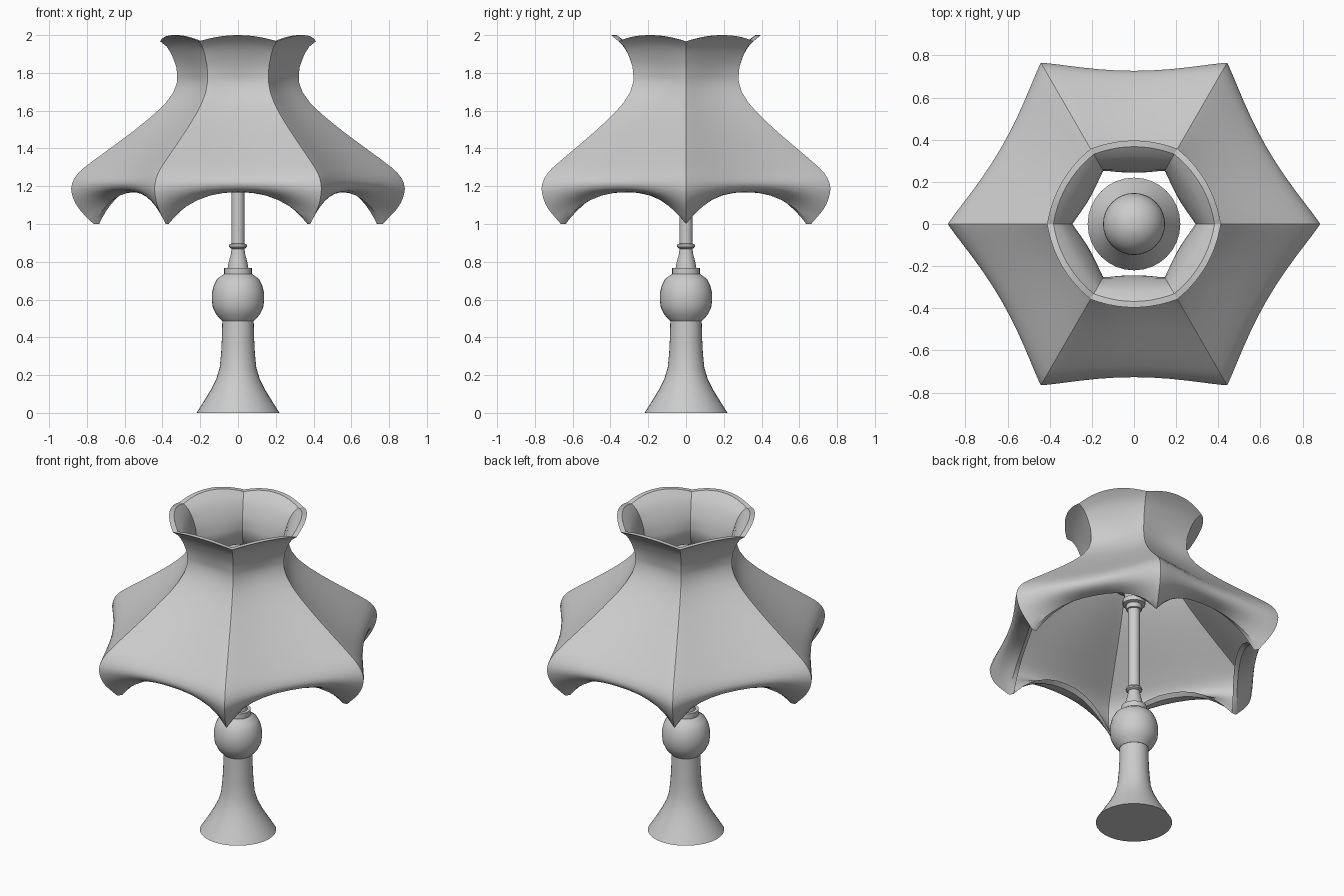
import bpy
import bmesh
from math import sin, cos, pi, radians

cube = bpy.data.objects.get("Cube")
if cube:
    bpy.data.objects.remove(cube, do_unlink=True)


def finish(bm, name, angle):
    """Turn a bmesh into a smooth-shaded object with sharp creases."""
    bmesh.ops.remove_doubles(bm, verts=bm.verts, dist=0.0005)
    bmesh.ops.recalc_face_normals(bm, faces=bm.faces)
    mesh = bpy.data.meshes.new(name)
    bm.to_mesh(mesh)
    bm.free()
    obj = bpy.data.objects.new(name, mesh)
    bpy.context.collection.objects.link(obj)
    bpy.ops.object.select_all(action='DESELECT')
    obj.select_set(True)
    bpy.context.view_layer.objects.active = obj
    bpy.ops.object.shade_smooth_by_angle(angle=radians(angle))


def lathe(name, profile, sides=32):
    """Revolve (radius, z) points about z and cap both ends."""
    bm = bmesh.new()
    rings = [[bm.verts.new((r * cos(2 * pi * i / sides), r * sin(2 * pi * i / sides), z))
              for i in range(sides)] for r, z in profile]
    for low, high in zip(rings, rings[1:]):
        for i in range(sides):
            j = (i + 1) % sides
            bm.faces.new((low[i], low[j], high[j], high[i]))
    bm.faces.new(rings[0][::-1])
    bm.faces.new(rings[-1])
    finish(bm, name, 35)


# Stand
lathe("base_column", [(.22, 0), (.185, .055), (.145, .12), (.115, .18), (.097, .24),
                      (.089, .32), (.085, .4), (.083, .49)])
lathe("ball", [(.085, .487), (.115, .52), (.134, .56), (.139, .6), (.138, .635),
               (.128, .675), (.11, .71), (.075, .735)])
lathe("collar", [(.073, .73), (.073, .768)])
lathe("neck", [(.055, .765), (.05, .795), (.038, .84), (.033, .875)])
lathe("ring", [(.034, .868), (.046, .876), (.048, .884), (.044, .893), (.034, .896)])
lathe("rod", [(.034, .89), (.034, 1.43)])

# Socket and bulb
lathe("socket", [(.045, 1.41), (.045, 1.44), (.065, 1.445), (.065, 1.475),
                 (.055, 1.48), (.055, 1.52)])
bulb = [(.05, 1.5), (.06, 1.525), (.09, 1.55)]
bulb += [(.147 * cos(radians(a)), 1.65 + .147 * sin(radians(a))) for a in range(-36, 90, 9)]
lathe("bulb", bulb)

# Shade: corner radius and sideways bulge of each panel, by height
CORNER = [(1.0, .765), (1.03, .795), (1.07, .835), (1.12, .868), (1.18, .885),
          (1.23, .875), (1.28, .838), (1.34, .76), (1.42, .65), (1.5, .543),
          (1.58, .445), (1.64, .383), (1.7, .34), (1.76, .32), (1.83, .326),
          (1.9, .352), (1.94, .378), (1.967, .412)]
BULGE = [(1.0, .95), (1.3, .95), (1.76, .96), (1.9, 1.04), (1.967, 1.11)]
BOTTOM, TOP = CORNER[0][0], CORNER[-1][0]
ROWS, COLS = 36, 16


def sample(table, z):
    for (z0, r0), (z1, r1) in zip(table, table[1:]):
        if z <= z1:
            return r0 + (r1 - r0) * (z - z0) / (z1 - z0)
    return table[-1][1]


def panel_point(turn, t, h, wall):
    """Point on a panel: t runs corner to corner, wall is the inward offset."""
    r = sample(CORNER, h) - wall
    bulge = sample(BULGE, h)
    crown = (1 - t * t) ** (1.4 if bulge < 1 else 1)
    depth = r * cos(pi / 6) * (1 + (bulge - 1) * crown)
    across = r * t / 2
    # The lower rows curl under towards the middle of the panel
    curl = (1 - abs(t) ** 2.4) * max(0, (1.3 - h) / .3) ** 1.8
    scallop = .033 * (1 - t * t) * max(0, (h - 1.76) / (TOP - 1.76))
    z = h + (.168 + wall * .7) * curl + scallop
    return (depth * cos(turn) - across * sin(turn),
            depth * sin(turn) + across * cos(turn), z)


bm = bmesh.new()
heights = [BOTTOM + (TOP - BOTTOM) * i / ROWS for i in range(ROWS + 1)]
steps = [sin(pi / 2 * (2 * i / COLS - 1)) for i in range(COLS + 1)]
for side in range(6):
    turn = side * pi / 3 + pi / 6
    # Up the outside, over the rim and down the inside as one closed loop
    loop = [(h, 0) for h in heights] + [(h, .03) for h in reversed(heights)]
    grid = [[bm.verts.new(panel_point(turn, t, h, wall)) for t in steps]
            for h, wall in loop]
    for a, b in zip(grid, grid[1:] + grid[:1]):
        for i in range(COLS):
            bm.faces.new((a[i], a[i + 1], b[i + 1], b[i]))
finish(bm, "shade", 30)
